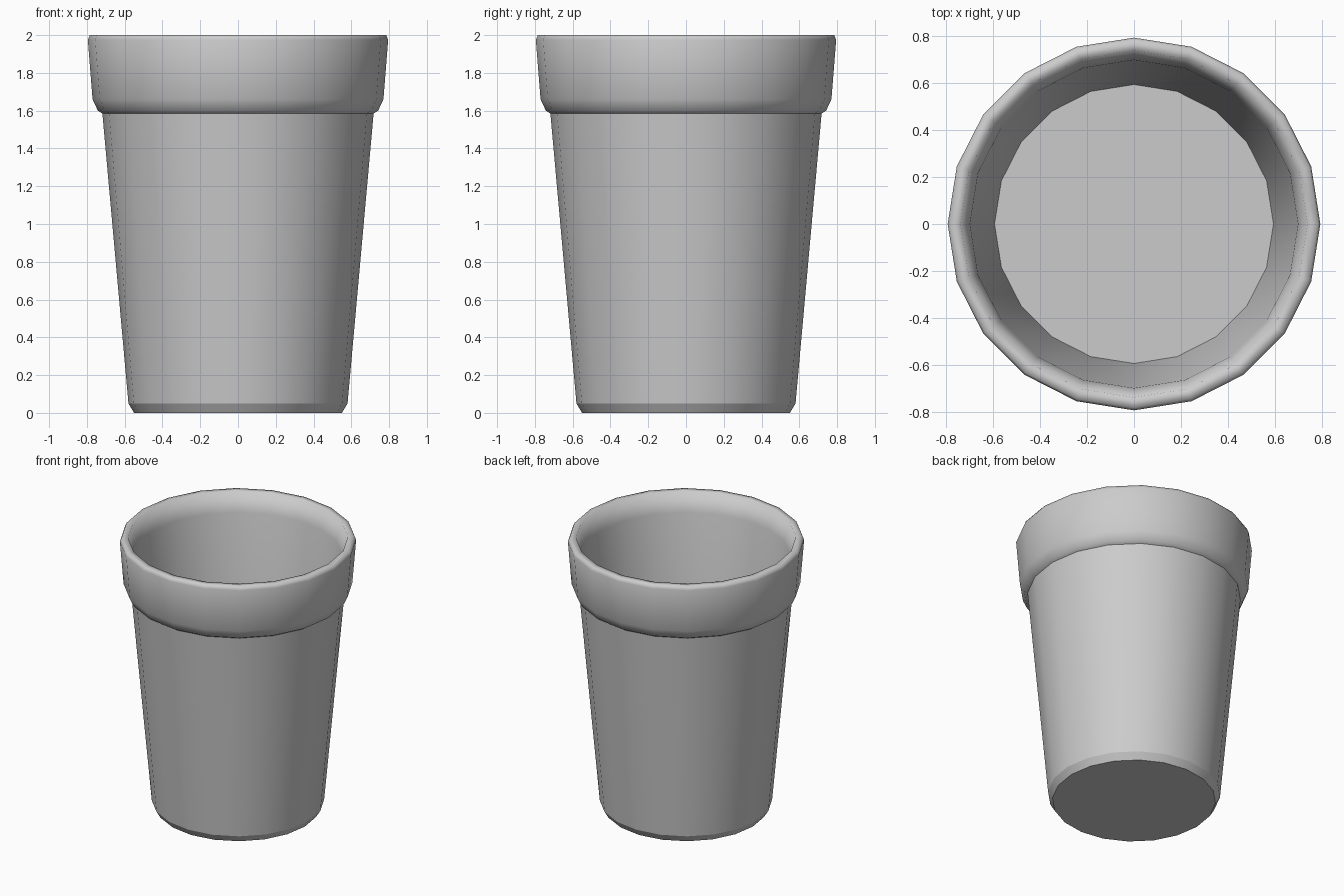
import bpy, bmesh, math

if "Cube" in bpy.data.objects:
    bpy.data.objects.remove(bpy.data.objects["Cube"])

SIDES = 20


def lathe(name, profile, smooth_angle):
    """Revolve (radius, height) points around z; a radius of 0 closes to a cap."""
    bm = bmesh.new()
    rings = []
    for r, z in profile:
        if r == 0:
            rings.append(None)
            continue
        rings.append([bm.verts.new((r * math.cos(2 * math.pi * i / SIDES),
                                    r * math.sin(2 * math.pi * i / SIDES), z))
                      for i in range(SIDES)])
    for a, b in zip(rings, rings[1:]):
        if a is None:
            bm.faces.new(b[::-1])
        elif b is None:
            bm.faces.new(a)
        else:
            for i in range(SIDES):
                j = (i + 1) % SIDES
                bm.faces.new((a[i], a[j], b[j], b[i]))
    mesh = bpy.data.meshes.new(name)
    bm.to_mesh(mesh)
    bm.free()
    obj = bpy.data.objects.new(name, mesh)
    bpy.context.collection.objects.link(obj)
    bpy.ops.object.select_all(action='DESELECT')
    obj.select_set(True)
    bpy.context.view_layer.objects.active = obj
    bpy.ops.object.shade_smooth_by_angle(angle=math.radians(smooth_angle))
    return obj


# Tapered body with chamfered base
lathe("pot_body", [(0, 0), (0.55, 0), (0.58, 0.05), (0.718, 1.585)], 22)

# Collar, rounded rim and inner wall
lathe("pot_collar", [(0.718, 1.585), (0.742, 1.60), (0.77, 1.66), (0.795, 1.975),
                     (0.785, 2.0), (0.74, 2.0), (0.70, 1.86), (0.595, 0.70)], 80)

# Flat floor inside the pot
lathe("pot_floor", [(0.595, 0.70), (0, 0.70)], 30)
